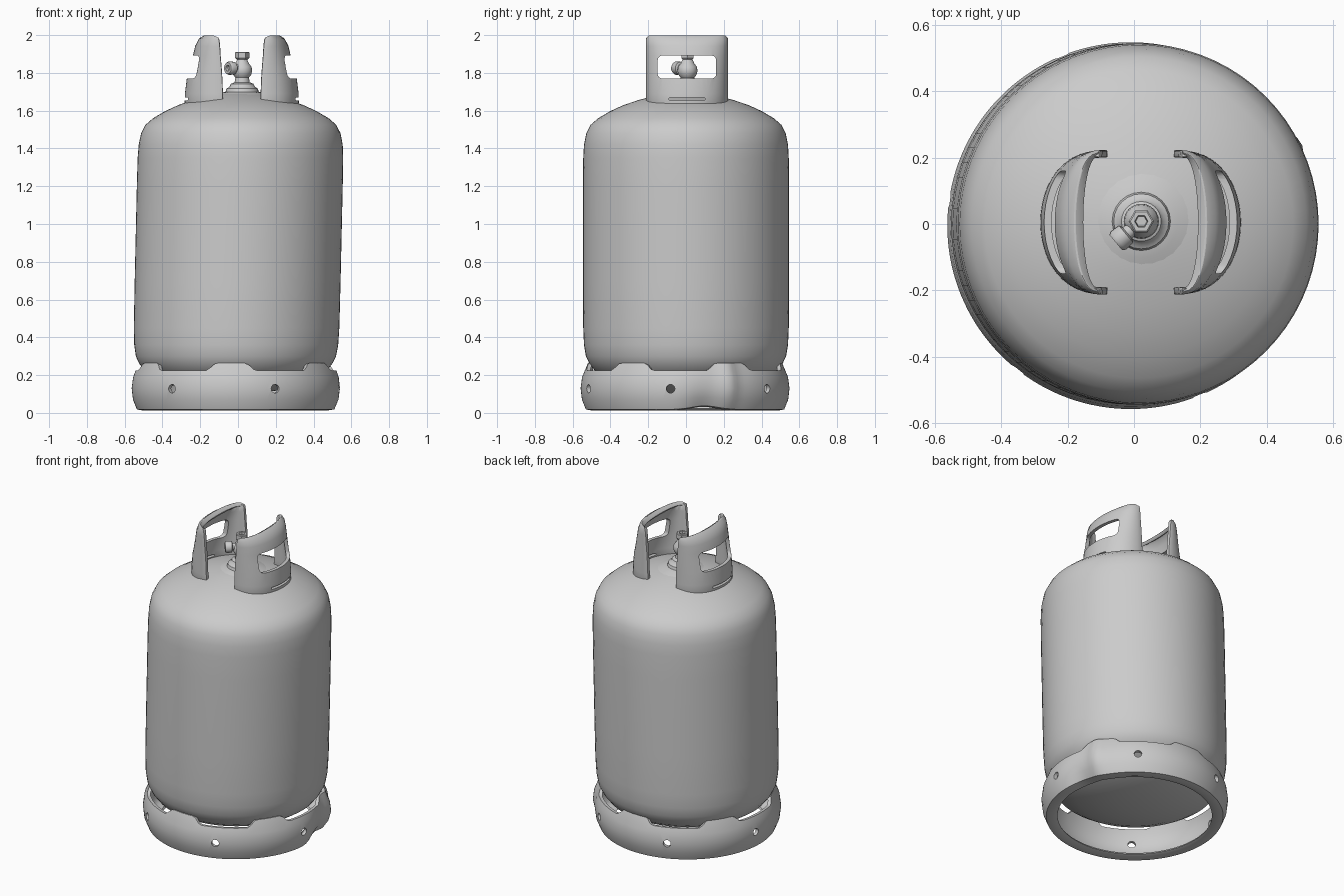
import bpy, bmesh
from math import sin, cos, pi, radians, exp
from mathutils import Matrix, Vector

if "Cube" in bpy.data.objects:
    bpy.data.objects.remove(bpy.data.objects["Cube"])


def finish(name, bm, angle=40):
    bmesh.ops.recalc_face_normals(bm, faces=bm.faces[:])
    me = bpy.data.meshes.new(name)
    bm.to_mesh(me)
    bm.free()
    ob = bpy.data.objects.new(name, me)
    bpy.context.collection.objects.link(ob)
    shade(ob, angle)
    return ob


def shade(ob, angle=40):
    bpy.ops.object.select_all(action='DESELECT')
    ob.select_set(True)
    bpy.context.view_layer.objects.active = ob
    bpy.ops.object.shade_smooth_by_angle(angle=radians(angle))


def apply_all(ob):
    bpy.context.view_layer.objects.active = ob
    for m in list(ob.modifiers):
        bpy.ops.object.modifier_apply(modifier=m.name)


def cut(ob, bm):
    """Subtract the shapes in bm from ob."""
    cutter = finish("cutter", bm)
    cutter.hide_render = True
    m = ob.modifiers.new("cut", 'BOOLEAN')
    m.operation, m.solver, m.object = 'DIFFERENCE', 'EXACT', cutter
    apply_all(ob)
    bpy.data.objects.remove(cutter)
    shade(ob)


def skin(bm, rings, closed_section=False):
    """Bridge a closed series of equal-length vertex columns."""
    n, k = len(rings), len(rings[0])
    for i in range(n):
        a, b = rings[i], rings[(i + 1) % n]
        for j in range(k if closed_section else k - 1):
            j2 = (j + 1) % k
            bm.faces.new((a[j], b[j], b[j2], a[j2]))


def lathe(name, profile, n, origin=(0, 0, 0), axis=(0, 0, 1), lean=None, angle=40):
    """Revolve (radius, height) points; end points on the axis get merged."""
    bm = bmesh.new()
    rot = Vector((0, 0, 1)).rotation_difference(Vector(axis)).to_matrix()
    rings = []
    for i in range(n):
        t = 2 * pi * i / n
        rings.append([bm.verts.new(Vector(origin) + rot @ Vector(
            (r * cos(t) + (lean(z) if lean else 0), r * sin(t), z))) for r, z in profile])
    skin(bm, rings)
    bmesh.ops.remove_doubles(bm, verts=bm.verts[:], dist=1e-5)
    return finish(name, bm, angle)


# Tank body, leaning very slightly to the right
body = [(0, .10), (.12, .104), (.23, .12), (.35, .15), (.43, .187), (.48, .22), (.512, .262),
        (.53, .30), (.54, .36), (.544, .45), (.545, .7), (.545, 1.0), (.545, 1.2), (.544, 1.35),
        (.54, 1.42), (.528, 1.48), (.505, 1.525), (.465, 1.56), (.40, 1.598), (.33, 1.63),
        (.25, 1.657), (.16, 1.68), (.08, 1.695), (0, 1.70)]
lathe("tank_body", body, 72, lean=lambda z: -.012 + .027 * min(1, max(0, (z - .25) / 1.2)))

# Foot ring: rolled lip below, welded to the tank between six open slots, dented on the right
section = [(.458, .022), (.49, .012), (.525, .018), (.546, .07), (.553, .13), (.545, .19),
           (.532, .224), (.512, .222), (.523, .19), (.53, .13), (.522, .07), (.50, .042), (.465, .034)]
bm = bmesh.new()
cols = []
for i in range(144):
    deg = i * 2.5 - 180
    u = min(1, max(0, (-cos(radians(6 * (deg + 3))) - .05) / .6))
    weld = u * u * (3 - 2 * u)
    dent = exp(-((deg - 12) / 11) ** 2)
    bump = exp(-((deg - 25) / 5) ** 2)
    col = []
    for j, (r, z) in enumerate(section):
        if j in (6, 7):
            r -= .018 * weld
            z += .04 * weld
        r += .022 * bump * min(1, z / .1) - .03 * dent * (1 - z / .26)
        z += .022 * dent * max(0, 1 - z / .15)
        t = radians(deg)
        col.append(bm.verts.new((r * cos(t) - .01, r * sin(t) - .005, z)))
    cols.append(col)
skin(bm, cols, True)
foot = finish("foot_ring", bm)

# Round drain holes through the foot ring
bm = bmesh.new()
for k in range(6):
    t = radians(-128 + 60 * k)
    place = (Matrix.Translation((.54 * cos(t) - .01, .54 * sin(t) - .005, .128))
             @ Matrix.Rotation(t, 4, 'Z') @ Matrix.Rotation(pi / 2, 4, 'Y'))
    bmesh.ops.create_cone(bm, cap_ends=True, segments=14, radius1=.023, radius2=.023,
                          depth=.16, matrix=place)
cut(foot, bm)


# Carrying handles: curved plate with inward-rolled top rail and a hand window
def handle(name, side):
    rows = [(1.62, .10, .292), (1.69, .10, .29), (1.77, .103, .28), (1.83, .107, .263),
            (1.89, .112, .248), (1.94, .115, .236), (1.975, .119, .218), (1.989, .125, .198),
            (1.975, .13, .178)]
    n = 24
    bm = bmesh.new()
    grid = []
    for z, x_end, x_mid in rows:
        line = []
        for i in range(n + 1):
            a = -pi / 2 + pi * i / n
            x = x_end + (x_mid - x_end) * max(0, cos(a)) ** .8
            line.append(bm.verts.new((.02 + side * x, .005 + .207 * sin(a), z)))
        grid.append(line)
    for a, b in zip(grid, grid[1:]):
        for i in range(n):
            bm.faces.new((a[i], a[i + 1], b[i + 1], b[i]))
    ob = finish(name, bm)
    s = ob.modifiers.new("thickness", 'SOLIDIFY')
    s.thickness, s.offset = .022, 0
    b = ob.modifiers.new("soft_edges", 'BEVEL')
    b.width, b.segments, b.limit_method, b.angle_limit = .006, 2, 'ANGLE', radians(50)
    apply_all(ob)

    # hand window with rounded corners, plus a thin drain slit at the base
    bm = bmesh.new()
    for half_y, z0, z1, rad in ((.155, 1.77, 1.892, .025), (.095, 1.655, 1.669, .005)):
        before = set(bm.edges)
        bmesh.ops.create_cube(bm, size=1, matrix=Matrix.Translation((.02 + side * .24, .005, (z0 + z1) / 2))
                              @ Matrix.Diagonal((.4, 2 * half_y, z1 - z0, 1)))
        along = [e for e in bm.edges if e not in before
                 and abs(e.verts[0].co.x - e.verts[1].co.x) > .3]
        bmesh.ops.bevel(bm, geom=along, offset=rad, segments=4, profile=.5, affect='EDGES')
    cut(ob, bm)


handle("left_handle", -1)
handle("right_handle", 1)

# Valve: flanged base and stem, hollow hexagonal cap, side outlet
V = (.022, .008, 0)
lathe("valve_base", [(.16, 1.675), (.11, 1.695), (.088, 1.70), (.083, 1.717), (.068, 1.725), (.06, 1.742),
                     (.04, 1.75), (.036, 1.775), (.048, 1.79), (.053, 1.81), (.05, 1.832),
                     (.036, 1.85), (.027, 1.87), (0, 1.87)], 24, V)
lathe("valve_cap", [(0, 1.868), (.026, 1.868), (.038, 1.88), (.038, 1.907), (.033, 1.911), (.02, 1.911),
                    (.017, 1.885), (0, 1.885)], 6, V, angle=25)
lathe("valve_outlet", [(0, 0), (.022, 0), (.022, .055), (.034, .06), (.036, .09), (.03, .1),
                       (.016, .1), (.014, .085), (0, .085)], 16,
      (V[0], V[1], 1.825), (-.77, -.64, 0))
